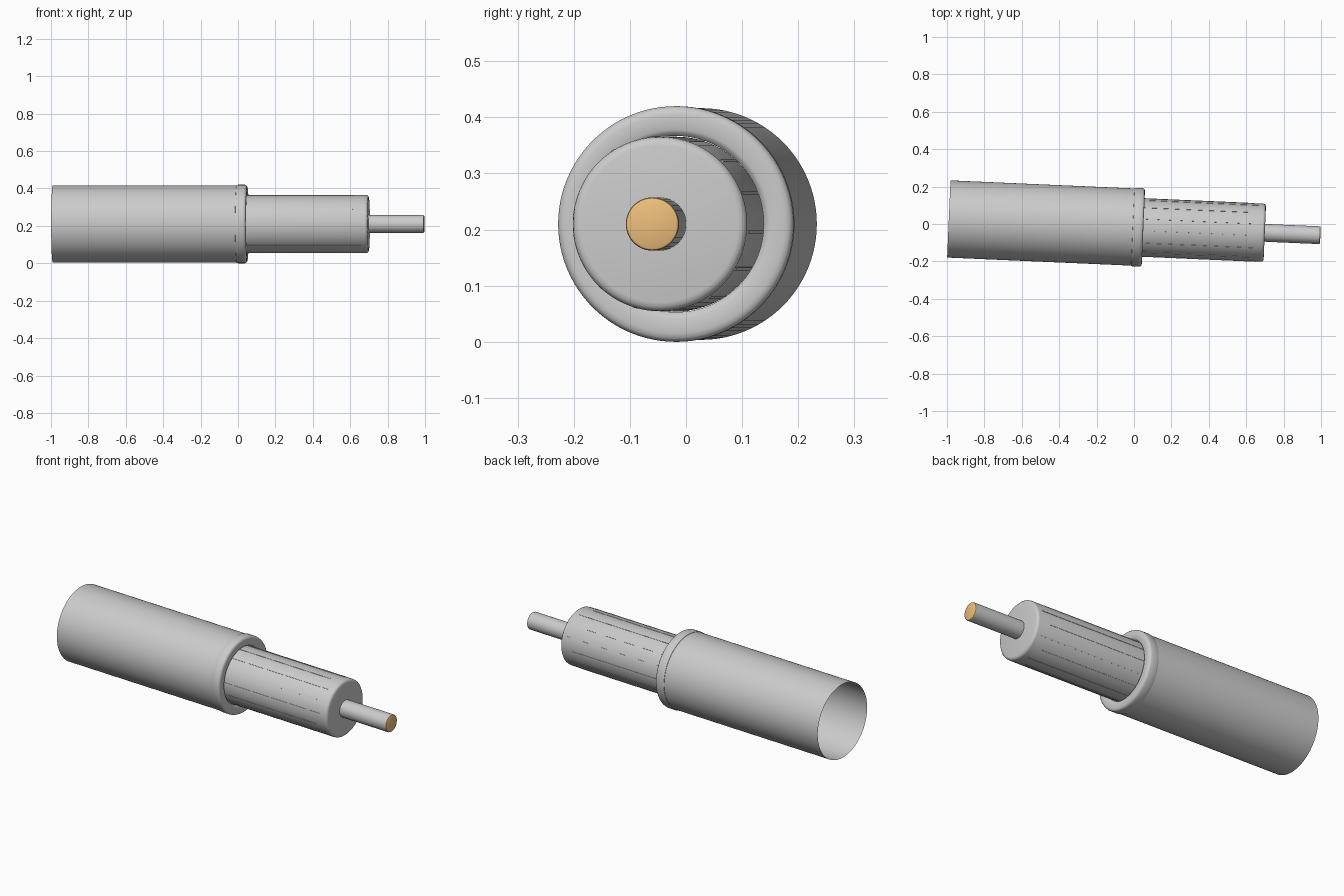
import bpy, bmesh, math
from mathutils import Matrix, Vector

if "Cube" in bpy.data.objects:
    bpy.data.objects.remove(bpy.data.objects["Cube"])

# The cable lies slightly skewed on the ground
POSE = Matrix.Translation((0, -0.0165, 0.21)) @ Matrix.Rotation(math.atan(-0.0438), 4, 'Z')


def finish(name, bm, color=None):
    bm.transform(POSE)
    me = bpy.data.meshes.new(name)
    bm.to_mesh(me)
    bm.free()
    ob = bpy.data.objects.new(name, me)
    bpy.context.collection.objects.link(ob)
    bpy.context.view_layer.objects.active = ob
    ob.select_set(True)
    bpy.ops.object.shade_smooth_by_angle(angle=math.radians(35))
    ob.select_set(False)
    if color:
        mat = bpy.data.materials.new(name)
        mat.diffuse_color = color
        mat.use_nodes = True
        mat.node_tree.nodes["Principled BSDF"].inputs["Base Color"].default_value = mat.diffuse_color
        me.materials.append(mat)
    return ob


def lathe(name, profile, color=None, n=96):
    """Revolve (x, radius) points around the cable axis."""
    bm = bmesh.new()
    vs = [bm.verts.new((x, 0, r)) for x, r in profile]
    es = [bm.edges.new(p) for p in zip(vs, vs[1:])]
    bmesh.ops.spin(bm, geom=vs + es, cent=(0, 0, 0), axis=(1, 0, 0),
                   angle=2 * math.pi, steps=n, use_duplicate=False)
    bmesh.ops.remove_doubles(bm, verts=bm.verts, dist=1e-5)
    bmesh.ops.recalc_face_normals(bm, faces=bm.faces)
    return finish(name, bm, color)


# Outer jacket: thin sleeve, open at the back
lathe("outer_jacket", [(-0.991, 0.2065), (0.0, 0.2065)])

# Rounded collar at the cut end of the jacket
lathe("jacket_collar", [(0.0, 0.157), (-0.008, 0.204), (-0.006, 0.208), (0.0, 0.21),
                        (0.036, 0.21), (0.043, 0.208), (0.048, 0.203), (0.05, 0.195),
                        (0.05, 0.168), (0.047, 0.162), (0.04, 0.157)])

# Inner insulation
lathe("inner_insulation", [(0.0, 0.0), (0.0, 0.1555), (0.685, 0.1555), (0.692, 0.154),
                           (0.698, 0.148), (0.7, 0.14), (0.7, 0.0)])

# Fine lengthwise strands lying on the insulation
bm = bmesh.new()
for i in range(14):
    a = 2 * math.pi * (i + 0.3) / 14
    end = 0.66 if i % 2 else 0.62
    m = (Matrix.Rotation(a, 4, 'X') @ Matrix.Translation(((0.04 + end) / 2, 0, 0.155))
         @ Matrix.Diagonal((end - 0.04, 0.007, 0.004, 1)))
    bmesh.ops.create_cube(bm, size=1, matrix=m)
finish("insulation_strands", bm)

# Centre conductor and its copper end face
lathe("conductor", [(0.65, 0.0475), (0.991, 0.0475)], n=48)
lathe("conductor_tip", [(0.991, 0.0475), (0.995, 0.046), (0.997, 0.042), (0.998, 0.0)],
      color=(0.85, 0.52, 0.2, 1), n=48)
